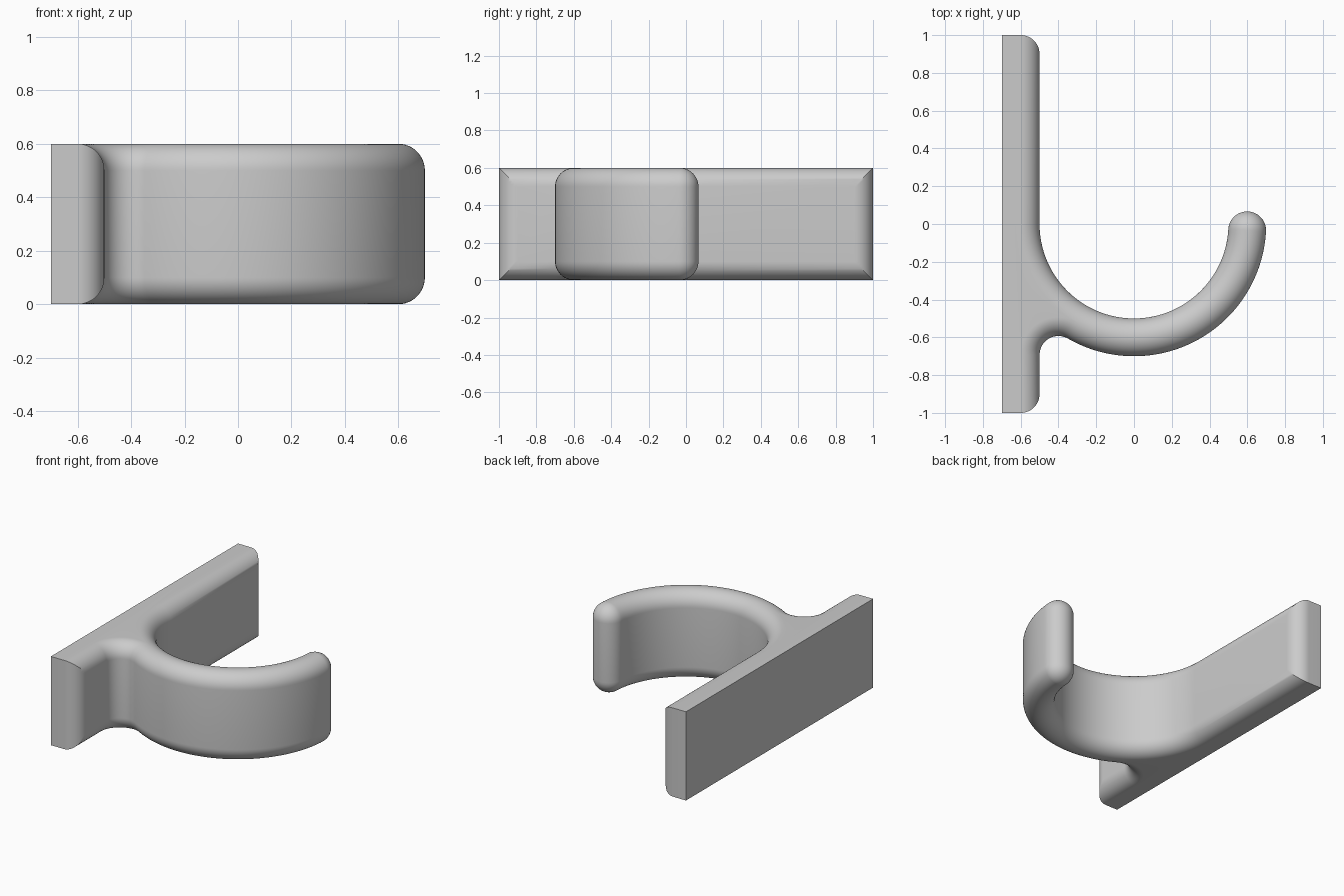
import bpy
import bmesh
from math import sin, cos, radians, sqrt

cube = bpy.data.objects.get("Cube")
if cube:
    bpy.data.objects.remove(cube, do_unlink=True)

HEIGHT = 0.6      # width of the extruded hook along z
R = 0.1           # rounding radius
MID = 0.6         # centre-line radius of the hook
STEPS = 12        # segments in each quarter round
TIP = 356.8       # angle at which the hook ends
ROOT = 240        # angle at which the hook leaves its root fillet


def arc(cx, cy, radius, start, end, n):
    angles = [radians(start + (end - start) * i / n) for i in range(n + 1)]
    return [(cx + radius * cos(a), cy + radius * sin(a)) for a in angles]


def corner(sign, t):
    # Plate end round, clipped where it meets the long-edge round at a mitre
    angles = [radians(max(90 * i / STEPS, t)) for i in range(STEPS + 1)]
    pts = [(-MID + R * cos(a), sign * (1 - R + R * sin(a))) for a in angles]
    return pts if sign > 0 else pts[::-1]


def outline(t):
    """Outline at rounding angle t, split into root, hook and inner side."""
    inset = R * (1 - cos(radians(t)))
    thin = R - inset
    fillet = arc(-0.4, -0.4 * sqrt(3), R + inset, 180, 60, 24)
    outer = arc(0, 0, MID + thin, ROOT, TIP, 56)
    tip = arc(MID * cos(radians(TIP)), MID * sin(radians(TIP)), thin,
              TIP, TIP + 180, 24)
    inner = arc(0, 0, MID - thin, TIP, ROOT, 56)
    web = arc(0, 0, MID - thin, ROOT, 180, 28)
    root = [(-0.7, -1)] + corner(-1, t) + fillet
    hook = outer + tip + inner
    return root, hook, web + corner(1, t) + [(-0.7, 1)]


# Stack of outlines from the bottom to the top, with rounded rims
quarter = [90 * i / STEPS for i in range(STEPS + 1)]
layers = [(t, R - R * sin(radians(t))) for t in reversed(quarter)]
layers += [(t, HEIGHT - R + R * sin(radians(t))) for t in quarter]

bm = bmesh.new()
rings = []
for t, z in layers:
    root, hook, rest = outline(t)
    rings.append([bm.verts.new((x, y, z)) for x, y in root + hook + rest])

# Walls
count = len(rings[0])
for low, high in zip(rings, rings[1:]):
    for i in range(count):
        j = (i + 1) % count
        bm.faces.new((low[i], low[j], high[j], high[i]))

# Flat caps over the plate and root; the hook rim closes on itself
for ring, flip in ((rings[0], True), (rings[-1], False)):
    cap = ring[:len(root)] + ring[len(root) + len(hook):]
    bm.faces.new(cap[::-1] if flip else cap)

bmesh.ops.remove_doubles(bm, verts=bm.verts, dist=0.00002)
bmesh.ops.recalc_face_normals(bm, faces=bm.faces)

mesh = bpy.data.meshes.new("wall_hook")
bm.to_mesh(mesh)
bm.free()
obj = bpy.data.objects.new("wall_hook", mesh)
bpy.context.collection.objects.link(obj)

# Plain grey
grey = bpy.data.materials.new("grey")
grey.use_nodes = True
color = (0.6, 0.6, 0.6, 1)
grey.diffuse_color = color
grey.node_tree.nodes["Principled BSDF"].inputs["Base Color"].default_value = color
mesh.materials.append(grey)

bpy.ops.object.select_all(action="DESELECT")
obj.select_set(True)
bpy.context.view_layer.objects.active = obj
bpy.ops.object.shade_smooth_by_angle(angle=radians(30))
